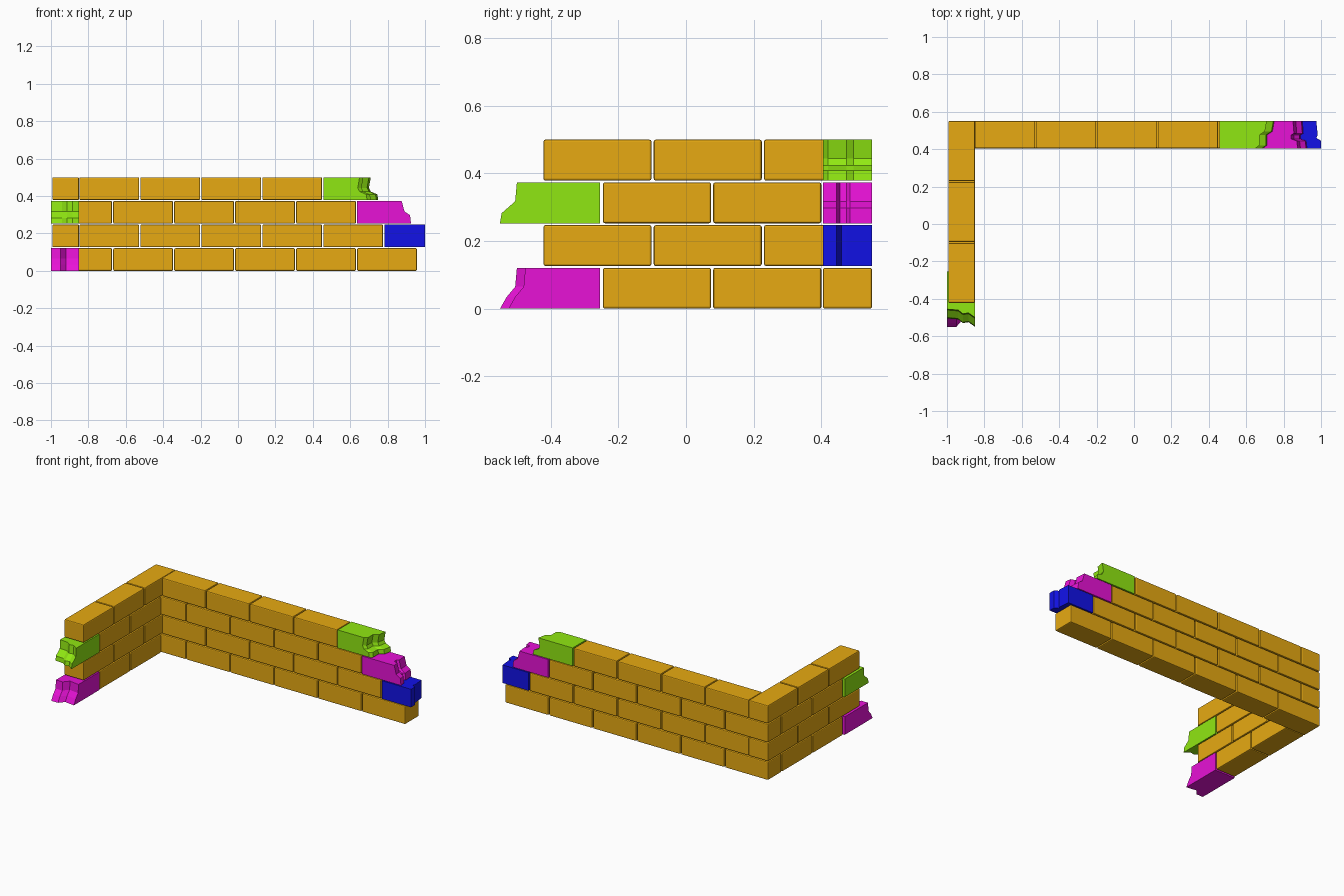
import bpy
import bmesh

cube = bpy.data.objects.get("Cube")
if cube:
    bpy.data.objects.remove(cube, do_unlink=True)

PITCH, LENGTH = 0.326, 0.3195
COURSE, HEIGHT, WIDTH = 0.1263, 0.121, 0.145
LEFT, BACK = -0.995, 0.55


def material(name, colour):
    mat = bpy.data.materials.new(name)
    mat.use_nodes = True
    mat.diffuse_color = (*colour, 1)
    mat.node_tree.nodes["Principled BSDF"].inputs["Base Color"].default_value = (*colour, 1)
    return mat


ochre = material("ochre", (0.8, 0.4, 0.006))
green = material("green", (0.28, 0.8, 0.006))
magenta = material("magenta", (0.8, 0.006, 0.67))
blue = material("blue", (0.006, 0.006, 0.8))


def finish(name, bm, mat):
    bmesh.ops.recalc_face_normals(bm, faces=bm.faces)
    mesh = bpy.data.meshes.new(name)
    bm.to_mesh(mesh)
    bm.free()
    mesh.materials.append(mat)
    obj = bpy.data.objects.new(name, mesh)
    bpy.context.collection.objects.link(obj)
    return obj


def whole_brick(name, x, y, course, size_x, size_y):
    """Box with its low corner at x, y and softened edges."""
    bm = bmesh.new()
    bmesh.ops.create_cube(bm, size=1)
    size = (size_x, size_y, HEIGHT)
    low = (x, y, course * COURSE)
    for v in bm.verts:
        v.co = [a + (c + 0.5) * s for a, c, s in zip(low, v.co, size)]
    obj = finish(name, bm, ochre)
    bevel = obj.modifiers.new("soft_edges", "BEVEL")
    bevel.width, bevel.segments = 0.006, 2


def broken_brick(name, mat, course, place, start, profile, edge):
    """Loft of side profiles: edge gives the top reach across the width,
    profile adds to that reach by height."""
    bm = bmesh.new()
    rings = []
    for across, reach in edge:
        outline = [(start, 0)] + [(reach + add, z) for z, add in profile] + [(start, HEIGHT)]
        rings.append([bm.verts.new(place(u, across, course * COURSE + z)) for u, z in outline])
    for a, b in zip(rings, rings[1:]):
        for i in range(len(a)):
            j = (i + 1) % len(a)
            bm.faces.new((a[i], a[j], b[j], b[i]))
    bm.faces.new(rings[0])
    bm.faces.new(rings[-1])
    finish(name, bm, mat)


# Whole bricks, with the two walls taking turns at the corner
for course, count in enumerate((6, 5, 5, 4)):
    odd = course % 2
    first = LEFT + 0.002 + odd * WIDTH
    for i in range(count):
        whole_brick(f"back_wall_brick_{course}_{i}", first + i * PITCH, BACK - WIDTH,
                    course, LENGTH, WIDTH)
    top = BACK if odd else BACK - WIDTH - 0.005
    for i in range(3 if odd else 2):
        whole_brick(f"side_wall_brick_{course}_{i}", LEFT + 0.002, top - i * PITCH - LENGTH,
                    course, WIDTH - 0.002, LENGTH)


def along_back(u, across, z):
    return (u, BACK - WIDTH + across, z)


def along_side(u, across, z):
    return (LEFT - 0.005 + across, -u, z)


# Broken ends of the back wall
broken_brick("broken_back_brick_top", green, 3, along_back, 0.456,
             [(0, 0.04), (0.03, 0.035), (0.045, 0), (0.065, -0.01), (HEIGHT, 0)],
             [(0, 0.65), (0.015, 0.67), (0.07, 0.67), (0.09, 0.7), (WIDTH, 0.71)])
broken_brick("broken_back_brick_middle", magenta, 2, along_back, 0.637,
             [(0, 0.05), (0.045, 0.045), (0.065, 0.015), (HEIGHT, 0)],
             [(0, 0.875), (0.04, 0.87), (0.05, 0.84), (0.07, 0.84), (0.08, 0.855), (WIDTH, 0.85)])
broken_brick("broken_back_brick_low", blue, 1, along_back, 0.784,
             [(0, 0), (HEIGHT, 0)],
             [(0, 1), (0.04, 1), (0.055, 0.975), (0.07, 0.982), (WIDTH, 0.975)])

# Broken ends of the side wall
broken_brick("broken_side_brick_top", green, 2, along_side, 0.254,
             [(0, 0.05), (0.03, 0.045), (0.065, 0.005), (HEIGHT, 0)],
             [(0, 0.455), (0.06, 0.46), (0.085, 0.48), (0.115, 0.475), (0.15, 0.5)])
broken_brick("broken_side_brick_low", magenta, 0, along_side, 0.254,
             [(0, 0.05), (0.035, 0.03), (0.065, 0.005), (HEIGHT, 0)],
             [(0, 0.5), (0.05, 0.5), (0.08, 0.465), (0.15, 0.475)])
